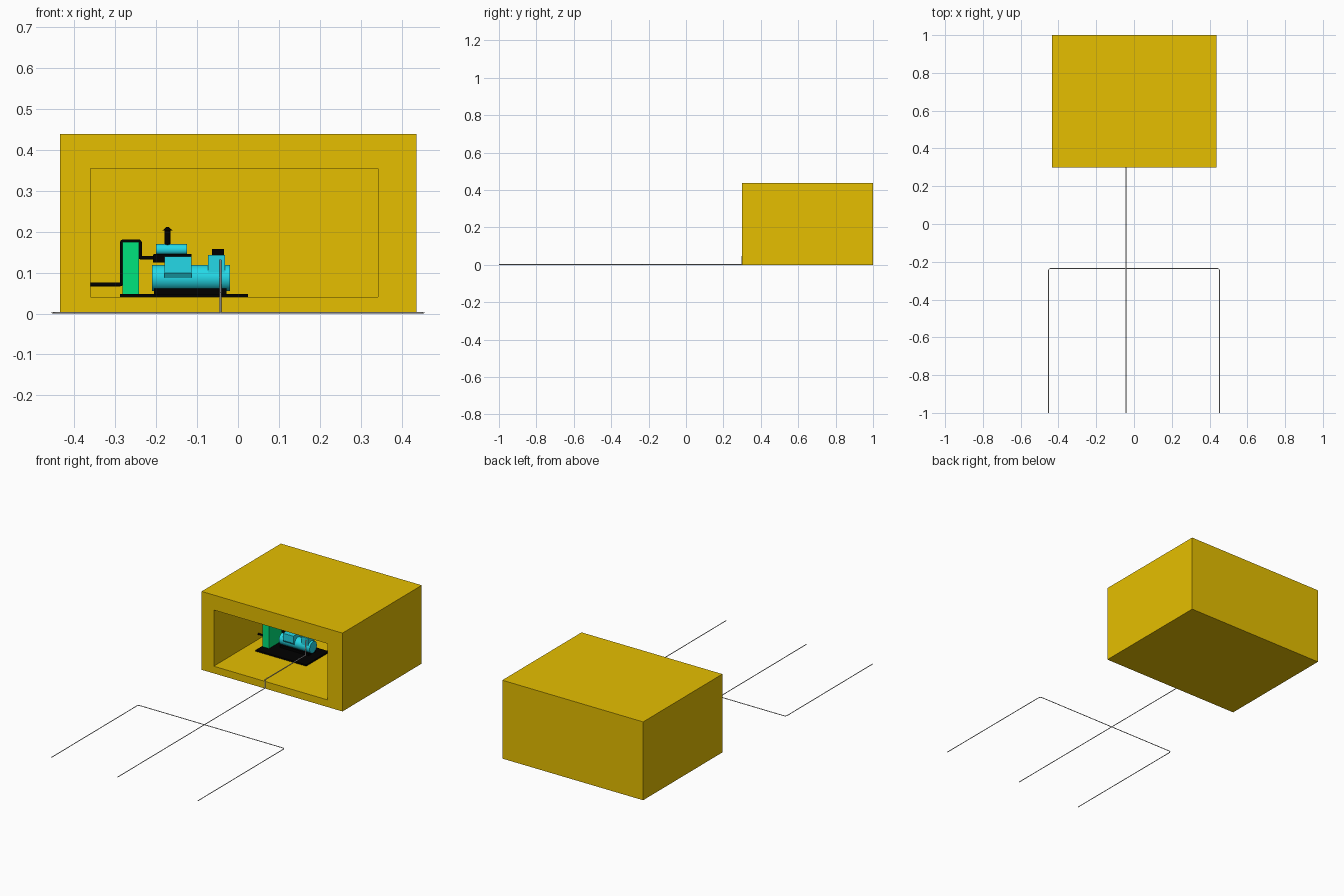
import bpy, bmesh, math
from mathutils import Vector

if "Cube" in bpy.data.objects:
    bpy.data.objects.remove(bpy.data.objects["Cube"], do_unlink=True)


def material(name, r, g, b):
    m = bpy.data.materials.new(name)
    m.use_nodes = True
    m.diffuse_color = (r, g, b, 1)
    bsdf = next(n for n in m.node_tree.nodes if n.type == 'BSDF_PRINCIPLED')
    bsdf.inputs["Base Color"].default_value = (r, g, b, 1)
    return m


GOLD = material("gold", 0.79, 0.52, 0)
CYAN = material("cyan", 0.02, 0.78, 0.9)
GREEN = material("green", 0, 0.77, 0.2)
BLACK = material("black", 0, 0, 0)
PALE = material("pale grey", 0.8, 0.8, 0.8)


def finish(bm, name, mat, smooth=False):
    bmesh.ops.recalc_face_normals(bm, faces=bm.faces)
    mesh = bpy.data.meshes.new(name)
    bm.to_mesh(mesh)
    bm.free()
    mesh.materials.append(mat)
    ob = bpy.data.objects.new(name, mesh)
    bpy.context.collection.objects.link(ob)
    if smooth:
        bpy.ops.object.select_all(action='DESELECT')
        ob.select_set(True)
        bpy.context.view_layer.objects.active = ob
        bpy.ops.object.shade_smooth_by_angle(angle=math.radians(40))
    return ob


def cuboid(bm, x, y, z):
    """Add a box spanning the given (low, high) ranges."""
    for v in bmesh.ops.create_cube(bm, size=1)["verts"]:
        v.co = Vector([lo + (c + 0.5) * (hi - lo)
                       for c, (lo, hi) in zip(v.co, (x, y, z))])


def box(name, mat, x, y, z):
    bm = bmesh.new()
    cuboid(bm, x, y, z)
    return finish(bm, name, mat)


def cylinder(name, mat, centre, radius, length, axis='Z', sides=32, top=None):
    bm = bmesh.new()
    bmesh.ops.create_cone(bm, cap_ends=True, segments=sides, radius1=radius,
                          radius2=radius if top is None else top, depth=length)
    ob = finish(bm, name, mat, True)
    ob.location = centre
    if axis == 'X':
        ob.rotation_euler.y = math.pi / 2
    return ob


def pipe(name, mat, points, radius, bend=0.008):
    """Round tube through the points, with filleted corners."""
    pts = [Vector(p) for p in points]
    path = [pts[0]]
    for a, b, c in zip(pts, pts[1:], pts[2:]):
        p, q = b + (a - b).normalized() * bend, b + (c - b).normalized() * bend
        for i in range(5):
            t = i / 4
            path.append(p * (1 - t) ** 2 + b * 2 * t * (1 - t) + q * t * t)
    path.append(pts[-1])
    curve = bpy.data.curves.new(name, 'CURVE')
    curve.dimensions = '3D'
    curve.bevel_depth = radius
    curve.bevel_resolution = 3
    curve.use_fill_caps = True
    spline = curve.splines.new('POLY')
    spline.points.add(len(path) - 1)
    for sp, co in zip(spline.points, path):
        sp.co = (*co, 1)
    spline.use_smooth = True
    curve.materials.append(mat)
    ob = bpy.data.objects.new(name, curve)
    bpy.context.collection.objects.link(ob)
    return ob


# Enclosure: a thick-walled box, open at the front
bm = bmesh.new()
cuboid(bm, (-0.435, 0.436), (0.3, 1.0), (0, 0.438))
bm.normal_update()
front = min(bm.faces, key=lambda f: f.calc_center_median().y)
bmesh.ops.inset_individual(bm, faces=[front], thickness=0.05)
for v in front.verts:
    v.co.x = -0.36 if v.co.x < 0 else 0.342
    v.co.z = 0.04 if v.co.z < 0.2 else 0.354
pit = bmesh.ops.extrude_discrete_faces(bm, faces=[front])["faces"][0]
for v in pit.verts:
    v.co.y = 0.93
bmesh.ops.remove_doubles(bm, verts=bm.verts, dist=0.0001)
finish(bm, "enclosure", GOLD)

# Machine skid
MID = 0.693
box("base_plate", BLACK, (-0.288, 0.024), (0.568, 0.768), (0.04, 0.048))
box("motor_foot", BLACK, (-0.205, -0.028), (MID - 0.03, MID + 0.03), (0.048, 0.061))

# Main motor body and the blocks on it
cylinder("motor_body", CYAN, (-0.115, MID, 0.087), 0.032, 0.19, 'X')
bm = bmesh.new()
cuboid(bm, (-0.179, -0.114), (MID - 0.042, MID + 0.042), (0.099, 0.139))
bottom = min(bm.faces, key=lambda f: f.calc_center_median().z)
low = bmesh.ops.extrude_discrete_faces(bm, faces=[bottom])["faces"][0]
for v in low.verts:
    v.co.z = 0.087
    v.co.y = MID + (v.co.y - MID) * 0.8
bmesh.ops.remove_doubles(bm, verts=bm.verts, dist=0.0001)
finish(bm, "compressor_block", CYAN)
box("outlet_block", CYAN, (-0.073, -0.032), (MID - 0.029, MID + 0.029), (0.095, 0.143))
box("outlet_cap", BLACK, (-0.064, -0.034), (MID - 0.015, MID + 0.015), (0.143, 0.157))

# Upper tank, its saddle, and the exhaust stack
box("tank_saddle", BLACK, (-0.205, -0.114), (MID - 0.014, MID + 0.014), (0.138, 0.145))
box("duct_flange", BLACK, (-0.208, -0.179), (MID - 0.012, MID + 0.012), (0.124, 0.144))
cylinder("upper_tank", CYAN, (-0.162, MID, 0.156), 0.0135, 0.076, 'X')
cylinder("exhaust_stack", BLACK, (-0.172, MID, 0.186), 0.007, 0.042, sides=16)
cylinder("exhaust_cap", BLACK, (-0.172, MID, 0.207), 0.012, 0.008, sides=16, top=0.003)

# Cooler and the ducts on it
box("cooler", GREEN, (-0.282, -0.242), (0.62, 0.765), (0.048, 0.175))
pipe("inlet_duct", BLACK, [(-0.36, MID, 0.071), (-0.284, MID, 0.071),
                           (-0.284, MID, 0.176), (-0.239, MID, 0.176),
                           (-0.239, MID, 0.136), (-0.2, MID, 0.136)], 0.0048, 0.004)

# Outlet pipe running out along the ground, and the loop crossing it
X = -0.043
R = 0.0022
pipe("outlet_pipe", PALE, [(X, -1, R), (X, 0.3, R), (X, 0.3, 0.05),
                           (X, 0.658, 0.05), (X, 0.658, 0.13), (X, 0.675, 0.13)],
     R, 0.004)
pipe("ground_loop_pipe", PALE, [(-0.453, -1, R), (-0.453, -0.235, R),
                                (0.453, -0.235, R), (0.453, -1, R)], R, 0.015)
